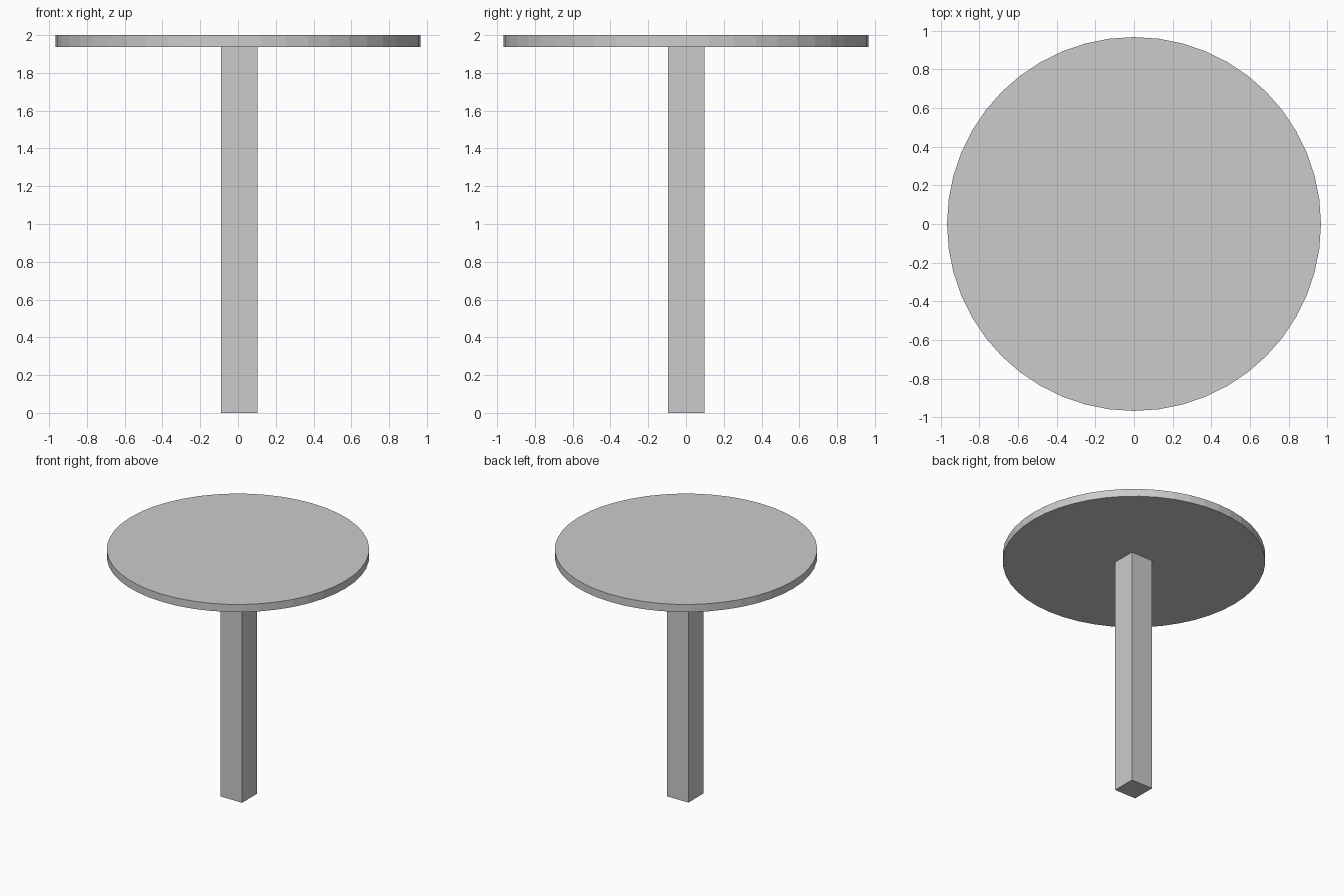
import bpy

if "Cube" in bpy.data.objects:
    bpy.data.objects.remove(bpy.data.objects["Cube"])

HEIGHT = 2.0
TOP_THICKNESS = 0.062
TOP_RADIUS = 0.967
POST_WIDTH = 0.193

# Round table top, flat-faceted rim
bpy.ops.mesh.primitive_cylinder_add(
    vertices=48, radius=TOP_RADIUS, depth=TOP_THICKNESS,
    location=(0, 0, HEIGHT - TOP_THICKNESS / 2))
bpy.context.object.name = "table_top"

# Square centre post, from the floor to the underside of the top
post_height = HEIGHT - TOP_THICKNESS
bpy.ops.mesh.primitive_cube_add(size=1, location=(0.006, 0.002, post_height / 2))
post = bpy.context.object
post.name = "post"
post.scale = (POST_WIDTH, POST_WIDTH, post_height)
bpy.ops.object.transform_apply(location=False, rotation=False, scale=True)
